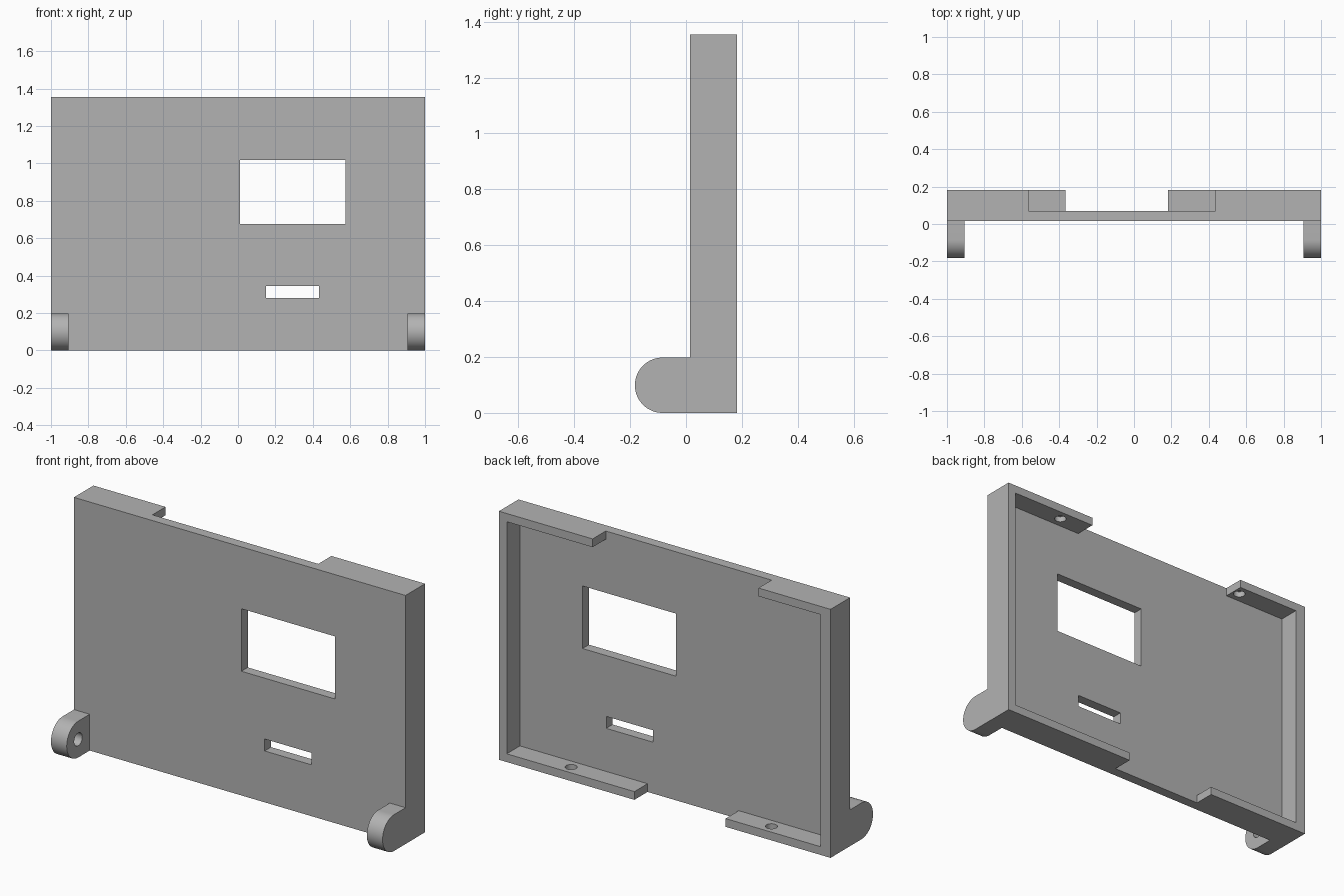
import bpy
import bmesh
import math
from mathutils import Matrix, Vector

if "Cube" in bpy.data.objects:
    bpy.data.objects.remove(bpy.data.objects["Cube"], do_unlink=True)

grey = bpy.data.materials.new("plain grey")
grey.use_nodes = True
colour = (0.45, 0.45, 0.45, 1)
grey.diffuse_color = colour
grey.node_tree.nodes["Principled BSDF"].inputs["Base Color"].default_value = colour

# Main dimensions
HEIGHT = 1.355
FRONT, FLOOR, BACK = 0.015, 0.07, 0.183
RIM = 0.045
EAR_R = 0.099
EAR_IN = 0.905
EAR_Y = EAR_R - BACK


def finish(bm, name):
    bmesh.ops.recalc_face_normals(bm, faces=bm.faces)
    mesh = bpy.data.meshes.new(name)
    bm.to_mesh(mesh)
    bm.free()
    mesh.materials.append(grey)
    obj = bpy.data.objects.new(name, mesh)
    bpy.context.collection.objects.link(obj)
    return obj


def box(name, x, y, z):
    bm = bmesh.new()
    bmesh.ops.create_cube(bm, size=1)
    for v in bm.verts:
        v.co = Vector([(a + b) / 2 + c * (b - a) for (a, b), c in zip((x, y, z), v.co)])
    return finish(bm, name)


def cylinder(name, centre, radius, depth, axis):
    bm = bmesh.new()
    turn = Matrix.Rotation(math.pi / 2, 4, "Y") if axis == "x" else Matrix()
    bmesh.ops.create_cone(bm, cap_ends=True, segments=32, radius1=radius, radius2=radius,
                          depth=depth, matrix=Matrix.Translation(centre) @ turn)
    return finish(bm, name)


def ear(name, x0, x1):
    # Rounded tab profile, running slightly into the plate
    bm = bmesh.new()
    points = [(FLOOR - 0.02, 0)]
    for i in range(33):
        a = -math.pi / 2 - math.pi * i / 32
        points.append((EAR_Y + EAR_R * math.cos(a), EAR_R + EAR_R * math.sin(a)))
    points.append((FLOOR - 0.02, 2 * EAR_R))
    face = bm.faces.new([bm.verts.new((x0, y, z)) for y, z in points])
    out = bmesh.ops.extrude_face_region(bm, geom=[face])
    moved = [g for g in out["geom"] if isinstance(g, bmesh.types.BMVert)]
    bmesh.ops.translate(bm, verts=moved, vec=(x1 - x0, 0, 0))
    return finish(bm, name)


def combine(target, tool, operation="DIFFERENCE"):
    mod = target.modifiers.new(tool.name, "BOOLEAN")
    mod.operation = operation
    mod.solver = "EXACT"
    mod.object = tool
    bpy.context.view_layer.objects.active = target
    bpy.ops.object.modifier_apply(modifier=mod.name)
    bpy.data.objects.remove(tool, do_unlink=True)


# Cover plate with a shallow pocket in the back
cover = box("cover_panel", (-1, 1), (FRONT, BACK), (0, HEIGHT))
deep = (FLOOR, BACK + 0.1)
combine(cover, box("pocket", (-0.94, 0.953), deep, (RIM, HEIGHT - RIM)))

# Gaps in the top and bottom rims
combine(cover, box("top_gap", (-0.565, 0.435), deep, (HEIGHT - 0.1, HEIGHT + 0.1)))
combine(cover, box("bottom_gap", (-0.367, 0.183), deep, (-0.1, 0.1)))

# Screen window and slot
through = (-0.1, 0.3)
combine(cover, box("window", (0.01, 0.575), through, (0.677, 1.018)))
combine(cover, box("slot", (0.15, 0.432), through, (0.28, 0.345)))

for side in (-1, 1):
    # Shallow screw sockets in the inner faces of the rims
    for z in (RIM, HEIGHT - RIM):
        combine(cover, cylinder("socket", (side * 0.604, 0.127, z), 0.03, 0.06, "z"))
    # Hinge ears with pivot sockets facing inwards
    x0, x1 = sorted((side * EAR_IN, side))
    combine(cover, ear("hinge_ear", x0, x1), "UNION")
    combine(cover, cylinder("pivot", (side * EAR_IN, EAR_Y, EAR_R), 0.035, 0.11, "x"))

# Smooth the rounded parts, keep corners sharp
bpy.ops.object.select_all(action="DESELECT")
cover.select_set(True)
bpy.context.view_layer.objects.active = cover
bpy.ops.object.shade_smooth_by_angle(angle=math.radians(30))
